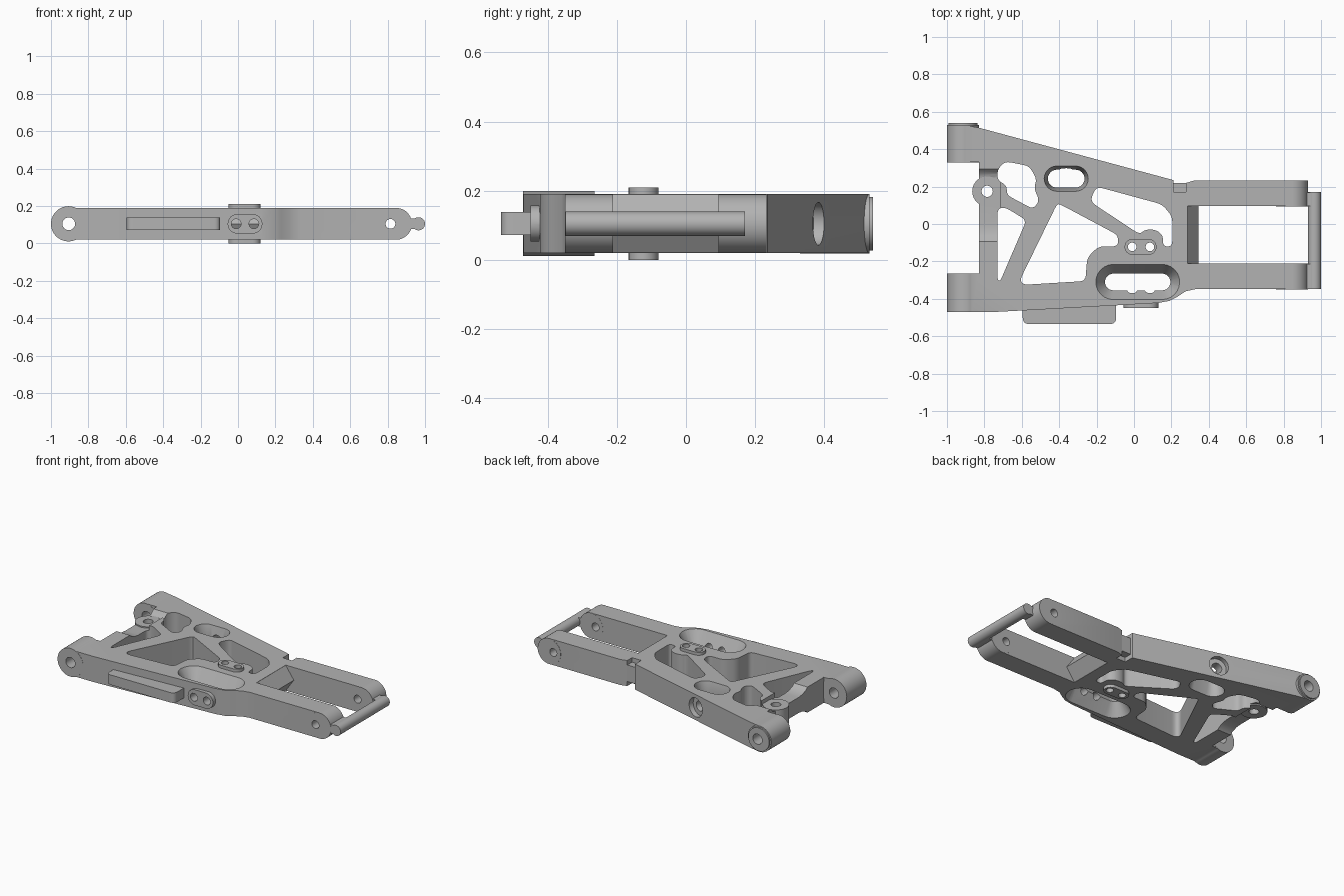
import bpy, bmesh, math
from mathutils import Vector, Matrix

if "Cube" in bpy.data.objects:
    bpy.data.objects.remove(bpy.data.objects["Cube"])

grey = bpy.data.materials.new("plain_grey")
grey.diffuse_color = (0.45, 0.45, 0.45, 1)
grey.use_nodes = True
grey.node_tree.nodes["Principled BSDF"].inputs["Base Color"].default_value = grey.diffuse_color
MID = 0.105          # mid height of the part
LOW, TOP = 0.02, 0.19


def loft(name, rings, axis='Z', matrix=None):
    """Solid through rings [(w, points)], stacked along an axis."""
    place = {'Z': lambda u, v, w: (u, v, w),
             'Y': lambda u, v, w: (u, w, v),
             'X': lambda u, v, w: (w, u, v)}[axis]
    bm = bmesh.new()
    loops = [[bm.verts.new(place(u, v, w)) for u, v in pts] for w, pts in rings]
    n = len(loops[0])
    bm.faces.new(loops[0])
    bm.faces.new(loops[-1])
    for a, b in zip(loops, loops[1:]):
        for i in range(n):
            j = (i + 1) % n
            bm.faces.new((a[i], a[j], b[j], b[i]))
    bmesh.ops.recalc_face_normals(bm, faces=bm.faces)
    if matrix:
        bm.transform(matrix)
    me = bpy.data.meshes.new(name)
    bm.to_mesh(me)
    bm.free()
    ob = bpy.data.objects.new(name, me)
    bpy.context.scene.collection.objects.link(ob)
    return ob


def prism(name, pts, a, b, axis='Z', matrix=None):
    return loft(name, [(a, pts), (b, pts)], axis, matrix)


def box(name, x0, x1, y0, y1, z0, z1):
    return prism(name, [(x0, y0), (x1, y0), (x1, y1), (x0, y1)], z0, z1)


def stadium(cx, cy, half, r, n=12):
    pts = []
    for i in range(2 * n + 2):
        side = 1 if i <= n else -1
        k = i if i <= n else i - 1
        t = -math.pi / 2 + math.pi * k / n
        pts.append((cx + side * half + r * math.cos(t), cy + r * math.sin(t)))
    return pts


def circle(cx, cy, r, n=40):
    return [(cx + r * math.cos(2 * math.pi * i / n),
             cy + r * math.sin(2 * math.pi * i / n)) for i in range(n)]


def rounded(pts, r, n=4):
    out = []
    for i, p in enumerate(pts):
        p, a, b = Vector(p), Vector(pts[i - 1]), Vector(pts[(i + 1) % len(pts)])
        s = p + (a - p).normalized() * min(r, (a - p).length * 0.45)
        e = p + (b - p).normalized() * min(r, (b - p).length * 0.45)
        for k in range(n + 1):
            t = k / n
            out.append(tuple(s * (1 - t) ** 2 + p * 2 * t * (1 - t) + e * t * t))
    return out


def combine(target, tool, op):
    mod = target.modifiers.new("combine", 'BOOLEAN')
    mod.operation, mod.object, mod.solver = op, tool, 'EXACT'
    dg = bpy.context.evaluated_depsgraph_get()
    dg.update()
    me = bpy.data.meshes.new_from_object(target.evaluated_get(dg))
    target.modifiers.clear()
    target.data = me
    bpy.data.objects.remove(tool)


def cut(tool):
    combine(body, tool, 'DIFFERENCE')


def add(tool):
    combine(body, tool, 'UNION')


# Main plate outline
body = prism("arm_body", [
    (-0.91, -0.47), (-0.74, -0.47), (-0.55, -0.46), (-0.1, -0.435), (0.13, -0.422),
    (0.19, -0.411), (0.23, -0.39), (0.275, -0.36), (0.33, -0.348), (0.845, -0.348),
    (0.845, -0.212), (0.285, -0.212), (0.285, 0.095), (0.845, 0.095), (0.845, 0.232),
    (0.32, 0.232), (0.28, 0.22), (0.21, 0.22), (0.21, 0.235), (-0.83, 0.515),
    (-0.91, 0.529), (-0.91, 0.331), (-0.83, 0.331), (-0.83, -0.265), (-0.91, -0.265)],
    LOW, TOP)

# Weight-saving openings between the webs
openings = [
    [(-0.73, 0.235), (-0.73, 0.29), (-0.69, 0.335), (-0.56, 0.31), (-0.52, 0.24),
     (-0.535, 0.19), (-0.505, 0.125), (-0.54, 0.08), (-0.68, 0.155), (-0.68, 0.205)],
    [(-0.73, 0.08), (-0.69, 0.09), (-0.575, 0.02), (-0.715, -0.305), (-0.73, -0.3)],
    [(-0.41, 0.11), (-0.385, 0.1), (-0.085, -0.06), (-0.085, -0.12), (-0.19, -0.12),
     (-0.25, -0.18), (-0.26, -0.305), (-0.59, -0.325), (-0.61, -0.3)],
    [(-0.2, 0.2), (0.15, 0.105), (0.205, 0.04), (0.205, -0.12), (0.155, -0.12),
     (0.155, -0.06), (0.115, -0.03), (0.06, -0.03), (0.03, -0.055), (-0.22, 0.11),
     (-0.23, 0.14)]]
for pts in openings:
    cut(prism("opening", rounded(pts, 0.03), -0.1, 0.3))

# Thinned cross bar at the inner end, dished above and below
dish = [(0.31, 0.06), (0.29, 0.09), (0.27, 0.06), (0.25, 0.052), (0.0, 0.052),
        (-0.04, 0.056), (-0.08, 0.072), (-0.11, 0.1)]
dish[0:2] = [(0.31, 0.1), (0.285, 0.075)]
for s in (1, -1):
    pts = [(y, MID + s * h) for y, h in dish]
    cut(prism("dish", pts, -0.87, -0.715, 'X'))
add(prism("bar_eye", circle(-0.785, 0.175, 0.08), 0.045, 0.165))
cut(prism("eye_hole", circle(-0.785, 0.175, 0.03), -0.1, 0.3))

# Hinge barrels, arm ends and their pin holes
add(prism("front_barrel", circle(-0.906, MID, 0.094, 56), -0.471, -0.264, 'Y'))
add(prism("back_barrel", circle(-0.914, MID, 0.086, 56), 0.33, 0.53, 'Y'))
add(prism("barrel_lip", circle(-0.914, MID, 0.077, 56), 0.5, 0.54, 'Y'))
for y0, y1 in ((-0.349, -0.211), (0.094, 0.233)):
    add(prism("arm_end", circle(0.845, MID, 0.085, 56), y0, y1, 'Y'))
cut(prism("hinge_hole", circle(-0.905, MID, 0.034), -0.7, 0.7, 'Y'))
cut(prism("pin_hole", circle(0.815, MID, 0.026), -0.7, 0.7, 'Y'))

# Ridged wall between the two outer arms
add(prism("ridge", [(0.27, 0.021), (0.285, 0.021), (0.345, MID), (0.285, 0.189),
                    (0.27, 0.189)], -0.22, 0.1, 'Y'))

# Raised two-hole pads on the faces and on the front edge
add(prism("face_pad", stadium(0.035, -0.1225, 0.0425, 0.043), 0, 0.21))
add(prism("edge_pad", stadium(0.0375, MID, 0.041, 0.052), -0.45, -0.41, 'Y'))

# Slots that narrow towards mid height
for cx, cy, half, r_in, r_out in ((0.02, -0.31, 0.13, 0.045, 0.1),
                                  (-0.3625, 0.2425, 0.05, 0.048, 0.07)):
    cut(loft("slot", [(0.01, stadium(cx, cy, half, r_out)),
                      (MID, stadium(cx, cy, half, r_in)),
                      (0.2, stadium(cx, cy, half, r_out))]))
for x in (-0.01, 0.085):
    cut(prism("pad_hole", circle(x, -0.1225, 0.023, 24), -0.1, 0.3))
    cut(prism("edge_hole", circle(x, MID, 0.026, 24), -0.5, -0.31, 'Y'))

# Counterbored hole in the sloping back edge
aim = Vector((0.264, 0.965, 0)).to_track_quat('Z', 'Y').to_matrix().to_4x4()
aim = Matrix.Translation((-0.34, 0.381, MID)) @ aim
cut(prism("counterbore", circle(0, 0, 0.062), -0.03, 0.1, 'Z', aim))
cut(prism("bore", circle(0, 0, 0.033), -0.13, 0.05, 'Z', aim))

# Small notches at the root of the back arm
for z0, z1 in ((0.16, 0.3), (-0.1, 0.05)):
    cut(box("notch", 0.211, 0.279, 0.17, 0.3, z0, z1))

# Round bar joining the arm ends, with its necks
end_bar = prism("end_bar", circle(0.965, MID, 0.035), -0.348, 0.17, 'Y')
for y0, y1 in ((-0.347, -0.213), (0.097, 0.169)):
    combine(end_bar, box("neck", 0.9, 0.965, y0, y1, 0.076, 0.134), 'UNION')

# Flat tab on the front edge
tab = [(-0.595, -0.43)]
tab += rounded([(-0.595, -0.43), (-0.595, -0.535), (-0.095, -0.535), (-0.095, -0.43)],
               0.035, 6)[7:21]
tab += [(-0.095, -0.43)]
front_tab = prism("front_tab", tab, 0.072, 0.138)

# Finish: one colour, smooth curves with sharp edges
for ob in (body, end_bar, front_tab):
    ob.data.materials.clear()
    ob.data.materials.append(grey)
    for p in ob.data.polygons:
        p.use_smooth = True
        p.material_index = 0
    ob.data.set_sharp_from_angle(angle=math.radians(30))
